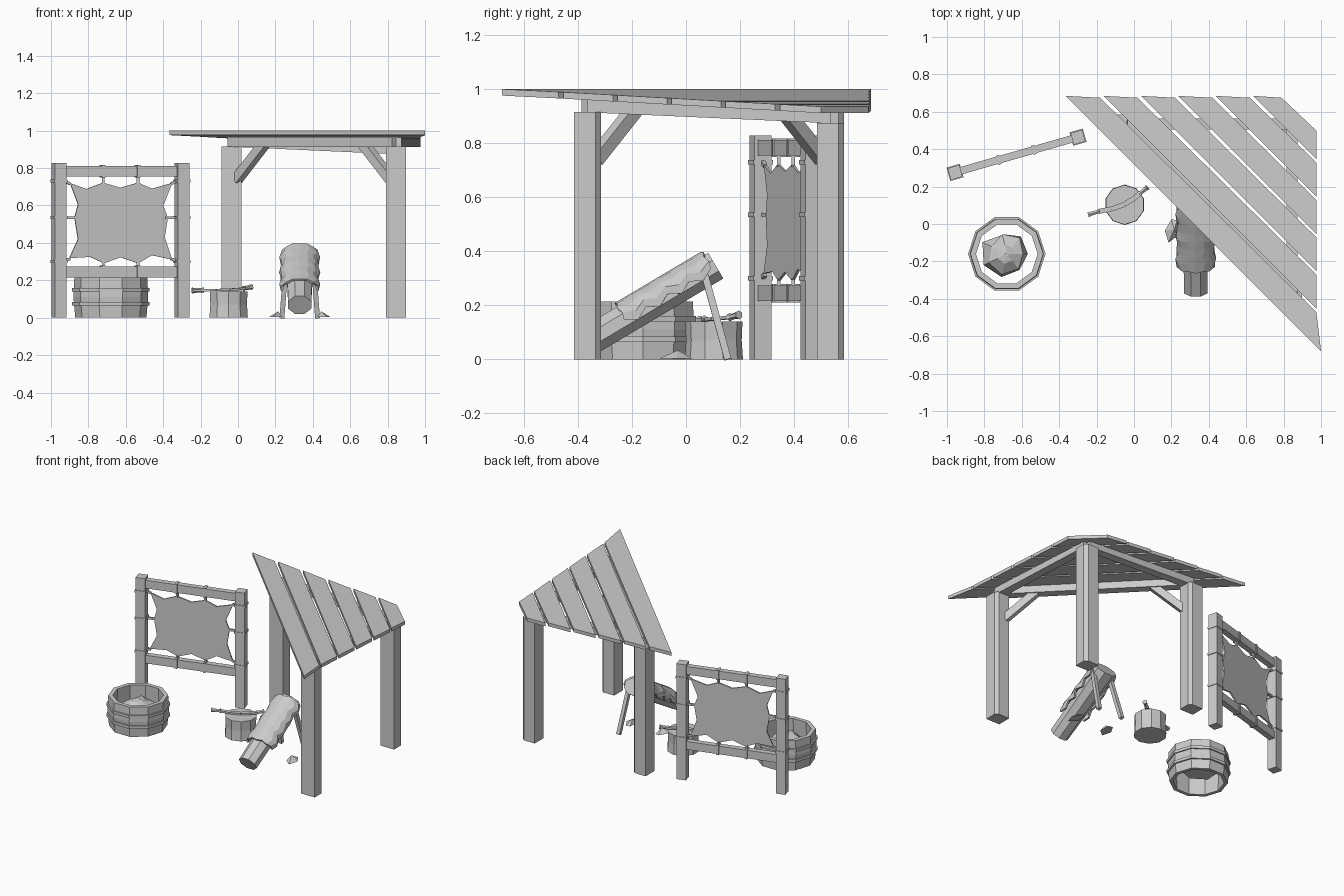
import bpy, bmesh, math, random
from mathutils import Vector, Matrix

random.seed(4)
if "Cube" in bpy.data.objects:
    bpy.data.objects.remove(bpy.data.objects["Cube"])

grey = bpy.data.materials.new("plain_grey")
grey.use_nodes = True
COLOUR = (0.6, 0.6, 0.6, 1)
grey.diffuse_color = COLOUR
grey.node_tree.nodes["Principled BSDF"].inputs["Base Color"].default_value = COLOUR
UP = Vector((0, 0, 1))


def finish(name, bm, thick=0):
    bmesh.ops.recalc_face_normals(bm, faces=bm.faces)
    mesh = bpy.data.meshes.new(name)
    bm.to_mesh(mesh)
    bm.free()
    mesh.materials.append(grey)
    ob = bpy.data.objects.new(name, mesh)
    bpy.context.collection.objects.link(ob)
    if thick:
        mod = ob.modifiers.new("thickness", 'SOLIDIFY')
        mod.thickness, mod.offset = thick, 0
    return ob


def skin(name, rings, caps=True, closed=False, thick=0, loop=True):
    """Join rings of points with quads."""
    bm = bmesh.new()
    vs = [[bm.verts.new(p) for p in ring] for ring in rings]
    n = len(vs[0])
    for i in range(len(vs) if closed else len(vs) - 1):
        a, b = vs[i], vs[(i + 1) % len(vs)]
        for j in range(n if loop else n - 1):
            k = (j + 1) % n
            bm.faces.new((a[j], a[k], b[k], b[j]))
    if caps and not closed:
        bm.faces.new(vs[0])
        bm.faces.new(vs[-1])
    return finish(name, bm, thick)


def frame(a, b):
    """Sideways and upward directions for a bar from a to b."""
    d = (b - a).normalized()
    side = d.cross(UP if abs(d.z) < 0.95 else Vector((0, 1, 0))).normalized()
    return side, side.cross(d)


def beam(name, a, b, w, h):
    a, b = Vector(a), Vector(b)
    s, u = frame(a, b)
    corners = [(-1, -1), (1, -1), (1, 1), (-1, 1)]
    return skin(name, [[p + s * i * w / 2 + u * j * h / 2 for i, j in corners] for p in (a, b)])


def rod(name, a, b, stations, n=8):
    """Round bar from a to b; stations are (fraction, side radius, up radius)."""
    a, b = Vector(a), Vector(b)
    s, u = frame(a, b)
    rings = []
    for t, rs, ru in stations:
        angs = [math.tau * (k + 0.5) / n for k in range(n)]
        rings.append([a.lerp(b, t) + s * rs * math.cos(g) + u * ru * math.sin(g) for g in angs])
    return skin(name, rings)


def lathe(name, centre, profile, n, phase=0, closed=False):
    c = Vector(centre)
    angs = [math.tau * (k + phase) / n for k in range(n)]
    rings = [[c + Vector((r * math.cos(g), r * math.sin(g), z)) for g in angs] for r, z in profile]
    return skin(name, rings, closed=closed)


def slab(name, outline, thick):
    bm = bmesh.new()
    bm.faces.new([bm.verts.new(p) for p in outline])
    return finish(name, bm, thick)


# Shelter roof: parallel planks cut to a triangle, falling to the back corner
def roof_z(x, y):
    return 1.0 - 0.056 * (x + y - 0.32)


cuts = [0.32, 0.51, 0.71, 0.91, 1.11, 1.31, 1.48]
for i in range(6):
    lo, hi = cuts[i] + (0.012 if i else 0), cuts[i + 1] - 0.006
    back, end = 0.685, (1.0 if i == 0 else 0.975)
    plan = [(lo - back, back), (hi - back, back - 0.01), (0.975, hi - 0.975), (end, lo - end)]
    rings = [[(x, y, roof_z(x, y) - d) for x, y in plan] for d in (0, 0.024)]
    skin(f"roof_plank_{i + 1}", rings)

# Shelter posts with one chamfered corner
posts = {"back_right": (-0.035, 0.535, 0.915), "front_left": (0.845, -0.365, 0.915),
         "back_left": (0.845, 0.535, 0.875)}
section = [(-1, -1), (1, -1), (1, 0.6), (0.6, 1), (-1, 1)]
for key, (x, y, top) in posts.items():
    skin(f"{key}_post", [[(x + 0.054 * i, y + 0.05 * j, z) for i, j in section] for z in (0, top)])

# Shelter beams and corner braces
pa, pc, pb = [Vector((x, y, t + 0.024)) for x, y, t in posts.values()]
beam("ridge_beam", pa, pc, 0.06, 0.05)
beam("back_beam", pa, pb, 0.06, 0.05)
beam("side_beam", pc, pb, 0.06, 0.05)
for key, p, q in (("right", pa, pc), ("left", pc, pa)):
    d = (q - p).normalized()
    beam(f"{key}_brace", p + d * 0.04 - UP * 0.2, p + d * 0.25 - UP * 0.01, 0.045, 0.05)

# Stretching rack, turned a little towards the front
TURN = Matrix.Rotation(math.radians(16), 3, 'Z')


def rack(u, v, z):
    return TURN @ Vector((u, v, 0)) + Vector((-0.628, 0.37, z))


def rack_box(name, u, z, w, d, h):
    return skin(name, [[rack(u + i * w / 2, j * d / 2, z + k * h / 2)
                        for i, j in ((-1, -1), (1, -1), (1, 1), (-1, 1))] for k in (-1, 1)])


for key, u in (("right", -0.342), ("left", 0.342)):
    rack_box(f"rack_{key}_post", u, 0.414, 0.065, 0.065, 0.828)
    for z in (0.73, 0.535, 0.3):
        rack_box(f"rack_{key}_post_lash", u, z, 0.074, 0.074, 0.016)
for key, z in (("top", 0.783), ("bottom", 0.245)):
    rack_box(f"rack_{key}_rail", 0, z, 0.63, 0.04, 0.058)
    for u in (-0.1, 0.095):
        rack_box(f"rack_{key}_rail_lash", u, z, 0.018, 0.05, 0.068)

# Stretched hide with pulled-out points
hide = [(-.281, .72), (-.19, .688), (-.098, .722), (0, .695), (.097, .722), (.175, .69), (.287, .72),
        (.237, .6), (.262, .535), (.245, .43), (.287, .31), (.175, .334), (.097, .291), (0, .323),
        (-.092, .291), (-.17, .325), (-.285, .318), (-.237, .42), (-.256, .535), (-.237, .607)]
slab("stretched_hide", [rack(u, 0, z) for u, z in hide], 0.01)
ties = [((s * .28, z), (s * .32, z2)) for s in (-1, 1) for z, z2 in ((.715, .735), (.315, .3))]
ties += [((s * .25, .535), (s * .32, .535)) for s in (-1, 1)]
ties += [((u, z), (u, z2)) for u in (-.097, .097) for z, z2 in ((.712, .765), (.3, .26))]
for (u1, z1), (u2, z2) in ties:
    beam("hide_tie", rack(u1, 0, z1), rack(u2, 0, z2), 0.014, 0.014)

# Soaking tub: staves, two hoops and a crumpled hide inside
tub = (-0.68, -0.16, 0)
lathe("tub_staves", tub, [(.19, 0), (.2, .11), (.195, .215), (.165, .215), (.168, .11), (.165, 0)],
      10, closed=True)
for z in (0.075, 0.15):
    lathe("tub_hoop", tub, [(.19, z - .01), (.207, z - .01), (.207, z + .01), (.19, z + .01)],
          10, closed=True)
rings = []
for r, z in ((0.135, 0.1), (0.105, 0.15), (0.05, 0.185), (0.012, 0.2)):
    rings.append([Vector(tub) + Vector((r * s * math.cos(g), r * s * math.sin(g), z * h))
                  for g, s, h in ((math.tau * k / 7, random.uniform(.75, 1.1), random.uniform(.9, 1.04))
                                  for k in range(7))])
skin("soaking_hide", rings)

# Chopping stump with a two-handled scraper
lathe("stump", (-0.05, 0.103, 0), [(.108, 0), (.103, .07), (.106, .14)], 10, 0.5)
blade = [Vector(p) for p in ((-.185, .068, .147), (-.12, .08, .148), (-.05, .105, .15),
                             (0, .138, .153), (.03, .162, .156))]
for a, b in zip(blade, blade[1:]):
    beam("scraper_blade", a, b, 0.026, 0.012)
for a, b in ((blade[0], (-.245, .05, .145)), (blade[-1], (.072, .196, .165))):
    rod("scraper_handle", a, b, [(0, .016, .016), (.2, .011, .011), (.8, .013, .013), (1, .017, .017)], 6)

# Leaning fleshing log on two legs
low, high = Vector((.33, -.36, .068)), Vector((.33, .11, .347))
rod("leaning_log", low, high, [(0, .067, .06), (0.3, .07, .06), (1, .085, .06)])
for key, s in (("right", -1), ("left", 1)):
    beam(f"log_{key}_leg", (.33 + s * .07, .065, .33), (.33 + s * .095, .155, 0), 0.026, 0.026)

# Hide draped over the log with a ragged hem
side, up = frame(low, high)
rows = []
for i in range(9):
    t = 0.28 + 0.085 * i
    reach = math.radians(112 if i % 2 else 90)
    rows.append([low.lerp(high, t + 0.015 * (j % 2)) + side * math.sin(g) * (.096 + .008 * (i % 3 == 1))
                 + up * math.cos(g) * .066 for j, g in ((j, reach * (j / 4 - 1)) for j in range(9))])
skin("draped_hide", rows, caps=False, thick=0.012, loop=False)

# Scraps of hide on the ground beside the log
for key, s in (("right", -1), ("left", 1)):
    bm = bmesh.new()
    tip = bm.verts.new((.33 + s * .115, -.03, .034))
    rim = [bm.verts.new((.33 + s * x, y, .003)) for x, y in
           ((.165, -.035), (.145, -.1), (.095, -.06), (.1, .02), (.13, .025))]
    for k in range(5):
        bm.faces.new((rim[k], rim[(k + 1) % 5], tip))
    bm.faces.new(rim)
    finish(f"hide_scrap_{key}", bm)
